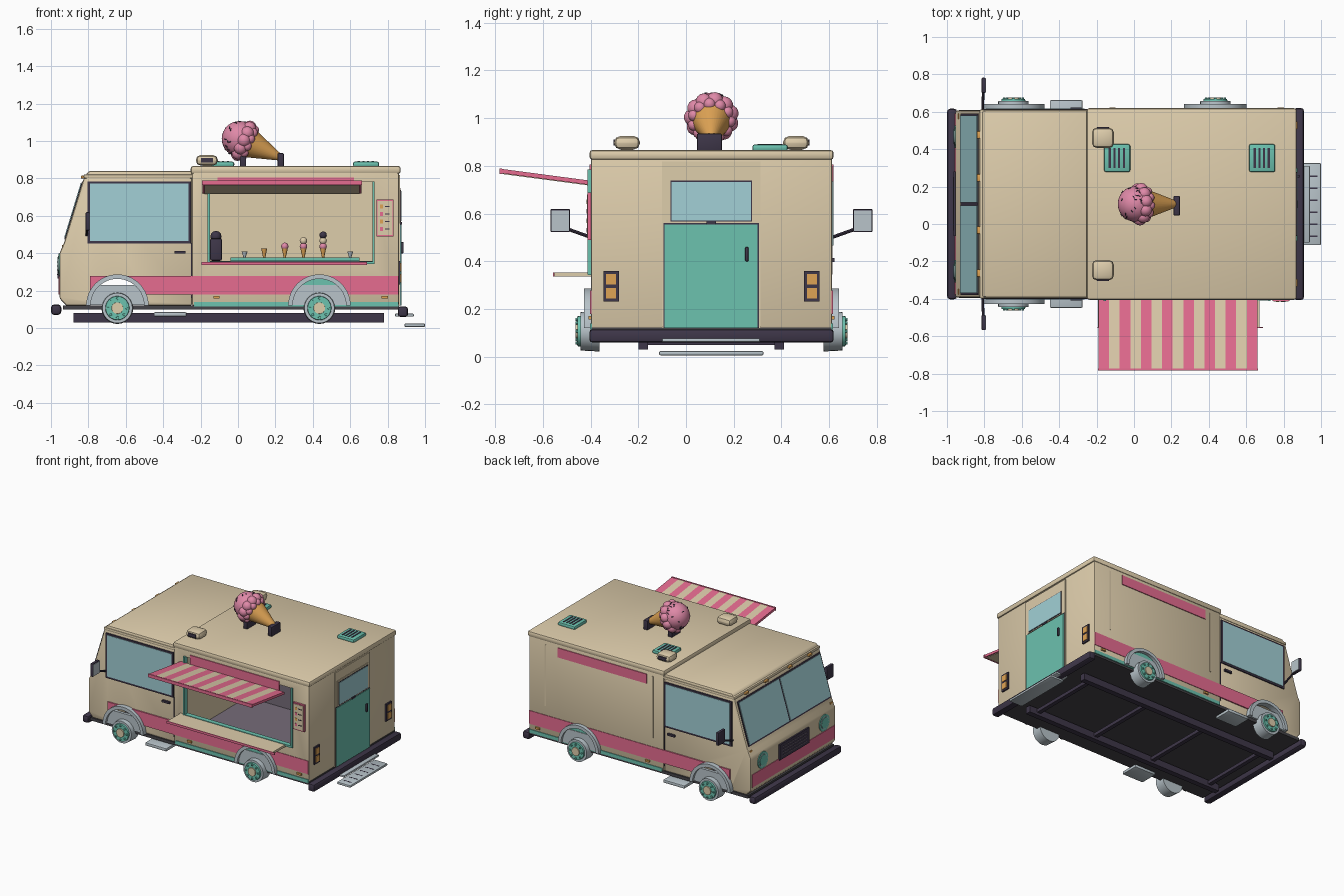
import bpy, bmesh, math, random
from mathutils import Vector, Matrix

if "Cube" in bpy.data.objects:
    bpy.data.objects.remove(bpy.data.objects["Cube"])
random.seed(4)
YC, HALF = 0.107, 0.505      # body centre line and half width
parts = []


def material(name, r, g, b):
    m = bpy.data.materials.new(name)
    m.use_nodes = True
    m.diffuse_color = (r, g, b, 1)
    node = next(n for n in m.node_tree.nodes if n.type == 'BSDF_PRINCIPLED')
    node.inputs["Base Color"].default_value = (r, g, b, 1)
    node.inputs["Roughness"].default_value = 0.7
    return m


CREAM = material("cream", .73, .61, .41)
PINK = material("pink", .79, .15, .28)
TEAL = material("teal", .15, .54, .43)
GLASS = material("glass_blue", .36, .63, .67)
GREY = material("light_grey", .48, .55, .59)
DARK = material("dark_plum", .048, .037, .066)
AMBER = material("amber", .74, .37, .09)
SCOOP = material("scoop_pink", .74, .25, .39)
BLACK = material("underside_black", .06, .057, .065)
INNER = material("interior_grey", .18, .15, .19)


def finish(name, bm, mat, bevel=0):
    bmesh.ops.recalc_face_normals(bm, faces=bm.faces)
    if bevel:
        bmesh.ops.bevel(bm, geom=bm.edges[:], offset=bevel, segments=2, profile=.5, affect='EDGES')
    me = bpy.data.meshes.new(name)
    bm.to_mesh(me)
    bm.free()
    me.materials.append(mat)
    ob = bpy.data.objects.new(name, me)
    bpy.context.collection.objects.link(ob)
    parts.append(ob)
    return ob


def box(name, x, y, z, mat, bevel=0):
    bm = bmesh.new()
    bmesh.ops.create_cube(bm, size=1)
    for v in bm.verts:
        v.co = [lo + (c + .5) * (hi - lo) for c, (lo, hi) in zip(v.co, (x, y, z))]
    return finish(name, bm, mat, bevel)


def prism(name, pts, lo, hi, mat, axis='y', bevel=0):
    """Extrude a side profile along y (points x,z) or along x (points y,z)."""
    bm = bmesh.new()
    place = (lambda p, d: (p[0], d, p[1])) if axis == 'y' else (lambda p, d: (d, p[0], p[1]))
    a, b = ([bm.verts.new(place(p, d)) for p in pts] for d in (lo, hi))
    bm.faces.new(a)
    bm.faces.new(b[::-1])
    for i in range(len(pts)):
        j = (i + 1) % len(pts)
        bm.faces.new((a[i], b[i], b[j], a[j]))
    return finish(name, bm, mat, bevel)


def rod(name, p, q, r1, r2, mat, seg=24):
    p, q = Vector(p), Vector(q)
    turn = (q - p).to_track_quat('Z', 'Y').to_matrix().to_4x4()
    bm = bmesh.new()
    bmesh.ops.create_cone(bm, cap_ends=True, segments=seg, radius1=r1, radius2=r2,
                          depth=(q - p).length, matrix=Matrix.Translation((p + q) / 2) @ turn)
    return finish(name, bm, mat)


def ball(name, c, r, mat, seg=20):
    bm = bmesh.new()
    bmesh.ops.create_uvsphere(bm, u_segments=seg, v_segments=seg // 2, radius=r,
                              matrix=Matrix.Translation(c))
    return finish(name, bm, mat)


def cut(ob, cutter):
    mod = ob.modifiers.new("cut", 'BOOLEAN')
    mod.operation, mod.object, mod.solver = 'DIFFERENCE', cutter, 'EXACT'
    bpy.context.view_layer.objects.active = ob
    bpy.ops.object.modifier_apply(modifier=mod.name)
    parts.remove(cutter)
    bpy.data.objects.remove(cutter)


def span(s, a, b):
    """y range between two distances from the centre line, on side s."""
    return tuple(sorted((YC + s * a, YC + s * b)))


def well():
    return rod("well_cutter", (-.645, -1, .12), (-.645, 1.2, .12), .15, .15, CREAM, 40)


# Cab shell
cab = prism("cab", [(-.92, .12), (-.955, .16), (-.955, .4), (-.93, .455), (-.825, .8),
                    (-.8, .84), (-.245, .84), (-.245, .12)], YC - .5, YC + .5, CREAM, bevel=.012)
cut(cab, well())
box("cab_roof_rim", (-.825, -.24), span(1, -.505, .505), (.8, .822), CREAM, .008)

# Serving body, hollow with a hatch in the front side
body = box("body", (-.245, .86), span(1, -HALF, HALF), (.12, .85), CREAM, .008)
cut(body, box("room_cutter", (-.225, .84), span(1, -.485, .485), (.14, .81), CREAM))
cut(body, box("hatch_cutter", (-.15, .72), (-.6, -.3), (.355, .78), CREAM))
box("body_roof", (-.253, .87), span(1, -.512, .512), (.825, .867), CREAM, .014)
box("room_floor", (-.225, .84), span(1, -.485, .485), (.14, .147), INNER)
box("underside", (-.935, .86), span(1, -.503, .503), (.1, .122), BLACK)

# Chassis and bumpers
for y in (-.18, .39):
    box("chassis_rail", (-.88, .78), (y - .02, y + .02), (.03, .08), DARK)
for x in (-.8, -.3, .2, .7):
    box("cross_member", (x - .015, x + .015), (-.18, .39), (.05, .075), DARK)
box("front_bumper", (-1, -.945), span(1, -.51, .51), (.07, .127), DARK, .018)
box("rear_bumper", (.855, .908), span(1, -.512, .512), (.06, .115), DARK, .012)

# Windscreen panes lie on the sloped front
def on_slope(t, out):
    return (-.93 + .105 * t - .956 * out, .455 + .345 * t + .291 * out)


for y0, y1 in ((-.37, .1), (.114, .58)):
    for name, grow, out, mat in (("windscreen_frame", .01, .004, DARK), ("windscreen", 0, .008, GLASS)):
        e = grow * 3
        prism(name, [on_slope(.08 - e, -.01), on_slope(.92 + e, -.01), on_slope(.92 + e, out),
                     on_slope(.08 - e, out)], y0 - grow, y1 + grow, mat)

# Front face details
box("front_stripe", (-.959, -.95), span(1, -.485, .485), (.18, .275), PINK)
box("grille", (-.966, -.95), (-.065, .28), (.265, .38), DARK)
for i in range(4):
    z = .285 + i * .022
    box("grille_bar", (-.968, -.96), (-.035, .25), (z, z + .005), INNER)
for s in (-1, 1):
    y = YC + s * .36
    for name, r, x, mat in (("headlight_rim", .06, -.96, TEAL), ("headlight_ring", .046, -.962, GREY),
                            ("headlight", .04, -.964, TEAL)):
        rod(name, (-.95, y, .34), (x, y, .34), r, r, mat)
    box("front_indicator", (-.94, -.925), span(s, .455, .485), (.42, .445), AMBER)
    for d in (.12, .35):
        box("roof_marker", (-.84, -.815), span(s, d, d + .04), (.8, .815), AMBER, .004)

# Everything that repeats on both long sides
for s in (-1, 1):
    box("window_frame", (-.805, -.252), span(s, .49, .508), (.452, .785), DARK)
    box("side_window", (-.79, -.264), span(s, .49, .511), (.466, .773), GLASS)
    box("door_seam", (-.251, -.246), span(s, .49, .503), (.16, .455), DARK)
    box("door_handle", (-.34, -.28), span(s, .5, .515), (.398, .413), DARK)
    stripe = box("side_stripe", (-.79, .857), span(s, .495, .509), (.18, .278), PINK)
    cut(stripe, well())
    box("teal_sill", (-.235, .858), span(s, .5, .51), (.115, .14), TEAL)
    box("upper_stripe", (-.11, .62), span(s, .5, .511), (.735, .805), PINK)
    for x in (-.115, .785):
        box("side_marker", (x - .017, x + .017), span(s, .5, .516), (.157, .171), AMBER)
    box("side_step", (-.45, -.275), span(s, .42, .555), (.062, .085), GREY, .006)

    # Wheels and arches
    for x in (-.645, .435):
        arc = [(math.cos(math.pi * i / 24), math.sin(math.pi * i / 24)) for i in range(25)]
        ring = [(x + .167 * c, .12 + .167 * k) for c, k in arc]
        ring += [(x + .143 * c, .12 + .143 * k) for c, k in arc[::-1]]
        prism("wheel_arch", ring, *span(s, .49, .535), GREY)
        prism("mud_plate", [(x + .146 * c, .123 + min(.146 * k, .107)) for c, k in arc],
              *span(s, .495, .516), GREY)
        if x > 0:
            prism("wheel_tub", [(x + .145 * c, .123 + .145 * k) for c, k in arc],
                  *span(s, .5, .512), TEAL)
        for name, r, a, b, mat in (("tyre", .085, .47, .55, GREY), ("hub", .066, .54, .562, TEAL),
                                   ("hub_cap", .032, .55, .57, CREAM)):
            rod(name, (x, YC + s * a, .107), (x, YC + s * b, .107), r, r * .95, mat)
        for i in range(8):
            c, k = math.cos(i * math.pi / 4) * .05, math.sin(i * math.pi / 4) * .05
            rod("wheel_nut", (x + c, YC + s * .56, .107 + k), (x + c, YC + s * .57, .107 + k), .007, .006, TEAL, 8)

    # Wing mirrors
    rod("mirror_arm", (-.81, YC + s * .49, .495), (-.805, YC + s * .63, .545), .007, .007, DARK, 8)
    box("mirror_shell", (-.815, -.793), span(s, .593, .675), (.522, .62), DARK, .006)
    box("mirror_face", (-.796, -.79), span(s, .598, .67), (.528, .614), GREY)

    # Tail lights
    box("tail_light_base", (.85, .87), span(s, .388, .453), (.232, .36), DARK)
    for z in (.245, .303):
        box("tail_light", (.86, .875), span(s, .4, .442), (z, z + .044), AMBER)

    # Roof horns
    box("roof_horn", (-.225, -.108), span(s, .3, .408), (.869, .925), CREAM, .025)
    box("horn_foot", (-.19, -.14), span(s, .33, .38), (.86, .88), CREAM)
    box("horn_mouth", (-.198, -.135), span(s, .4, .411), (.886, .91), DARK)

# Closed panel on the far side
for x in (-.16, .72):
    box("panel_seam", (x, x + .01), span(1, .5, .508), (.345, .8), CREAM)

# Hatch frame, serving shelf and awning
for x in (-.162, .718):
    box("hatch_post", (x, x + .012), (-.412, -.38), (.345, .785), TEAL)
box("hatch_sill", (-.16, .73), (-.41, -.375), (.343, .357), TEAL)
box("shelf", (-.192, .672), (-.553, -.39), (.337, .353), CREAM)
box("shelf_edge", (-.195, .69), (-.557, -.552), (.337, .354), PINK)
n = 15
w = .85 / n
for i in range(n):
    prism("awning_stripe", [(-.4, .72), (-.4, .738), (-.778, .788), (-.778, .77)],
          -.19 + i * w, -.19 + (i + 1) * w, CREAM if i % 2 else PINK, 'x')
prism("awning_lining", [(-.4, .717), (-.4, .721), (-.77, .77), (-.77, .766)], -.18, .65, CREAM, 'x')
prism("awning_hem", [(-.772, .766), (-.772, .79), (-.782, .79), (-.782, .766)], -.192, .662, PINK, 'x')

# Menu board
box("menu_frame", (.74, .832), (-.412, -.39), (.49, .688), PINK)
box("menu_board", (.747, .825), (-.415, -.39), (.498, .68), CREAM)
for i in range(4):
    z = .52 + i * .04
    box("menu_picture", (.76, .775), (-.418, -.41), (z, z + .02), AMBER if i % 2 else PINK)
    box("menu_line", (.785, .81), (-.418, -.41), (z + .008, z + .013), DARK)

# Back counter with cones and a drink machine
box("cabinet", (-.15, .72), (.43, .59), (.147, .36), INNER)
box("counter_top", (-.04, .65), (.42, .59), (.36, .378), TEAL)
for i, x in enumerate((.14, .25, .35, .455)):
    rod("display_cone", (x, .48, .378), (x, .48, .425), .006, .016, AMBER, 12)
    for k in range(i):
        ball("display_scoop", (x, .48, .437 + k * .03), .02, (SCOOP, CREAM, DARK)[k], 12)
for x in (.035, .6):
    rod("glass_dish", (x, .48, .378), (x, .48, .41), .006, .016, GREY, 12)
box("drink_machine", (-.15, -.085), (.45, .56), (.36, .48), DARK, .01)
ball("drink_bowl", (-.118, .5, .49), .03, DARK, 12)

# Rear door
box("door_surround", (.85, .866), (-.1, .312), (.12, .818), CREAM)
box("door_gasket", (.85, .868), (-.095, .305), (.12, .56), DARK)
box("rear_door", (.85, .873), (-.09, .3), (.12, .555), TEAL)
box("rear_window_frame", (.85, .87), (-.075, .287), (.562, .75), CREAM)
box("rear_window_gasket", (.85, .872), (-.065, .277), (.567, .738), DARK)
box("rear_window", (.85, .875), (-.06, .272), (.572, .733), GLASS)
box("rear_handle", (.87, .885), (.248, .262), (.4, .46), DARK, .004)
box("window_latch", (.865, .878), (.085, .125), (.555, .567), DARK)

# Rear steps
box("upper_step", (.84, .94), (-.1, .31), (.062, .077), GREY, .004)
box("lower_step", (.89, 1), (-.113, .325), (.006, .024), GREY, .006)
for i in range(6):
    y = -.07 + i * .064
    box("step_grip", (.915, .98), (y, y + .008), (.022, .0248), DARK)

# Roof vents
for x in (-.16, .615):
    box("roof_vent", (x, x + .14), (.278, .427), (.862, .89), TEAL, .01)
    for i in range(4):
        box("vent_slot", (x + .025 + i * .025, x + .036 + i * .025), (.3, .405), (.885, .8925), DARK)

# Giant ice cream
centre, tip = Vector((.008, YC, 1.012)), Vector((.235, YC, .908))
axis = (tip - centre).normalized()
side, up = Vector((0, 1, 0)), axis.cross(Vector((0, 1, 0)))
ball("giant_scoop", centre, .095, SCOOP, 32)
rod("giant_cone", centre + axis * .03, tip, .09, .014, AMBER, 32)
for along, ring_r, r, count in ((.025, .08, .036, 11), (.052, .076, .026, 11)):
    for i in range(count):
        a = (i + along * 18) * math.tau / count
        ball("scoop_ruffle", centre + axis * along + (side * math.cos(a) + up * math.sin(a)) * ring_r, r, SCOOP, 14)
for i in range(55):
    d = Vector([random.gauss(0, 1) for _ in range(3)]).normalized()
    if d.dot(axis) < .05:
        t = d.orthogonal().normalized()
        t.rotate(Matrix.Rotation(random.uniform(0, 6), 3, d))
        p = centre + d * .096
        rod("sprinkle", p - t * .007, p + t * .007, .0028, .0028, DARK, 6)
for x in (.01, .212):
    box("cone_bracket", (x, x + .033), (.046, .15), (.862, .935), DARK, .004)

# Smooth round surfaces, keep sharp edges
bpy.ops.object.select_all(action='DESELECT')
for ob in parts:
    ob.select_set(True)
bpy.context.view_layer.objects.active = parts[0]
bpy.ops.object.shade_smooth_by_angle(angle=math.radians(35))
